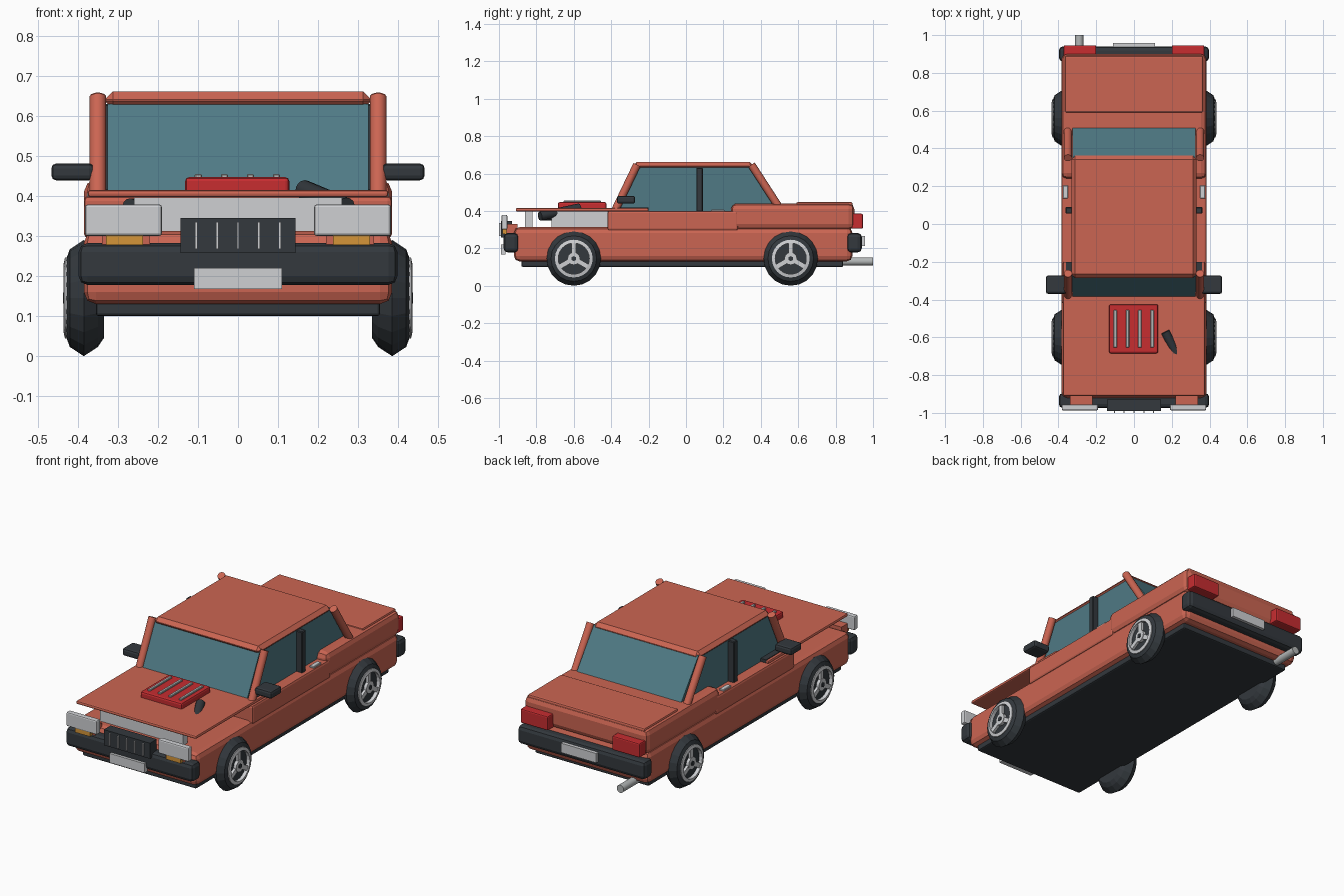
import bpy, bmesh, math
from mathutils import Vector, Matrix

if "Cube" in bpy.data.objects:
    bpy.data.objects.remove(bpy.data.objects["Cube"])


def material(name, rgb):
    m = bpy.data.materials.new(name)
    m.diffuse_color = (*rgb, 1)
    m.use_nodes = True
    m.node_tree.nodes["Principled BSDF"].inputs["Base Color"].default_value = m.diffuse_color
    return m


PAINT = material("coral paint", (0.60, 0.13, 0.085))
DARK = material("dark rubber", (0.033, 0.040, 0.047))
GLASS = material("teal glass", (0.08, 0.195, 0.235))
LIGHT = material("light grey", (0.62, 0.63, 0.65))
METAL = material("metal grey", (0.45, 0.47, 0.47))
AMBER = material("amber", (0.66, 0.30, 0.04))
RED = material("bright red", (0.57, 0.026, 0.03))


def finish(name, bm, mat, bevel=0, segments=2, smooth=False):
    bmesh.ops.recalc_face_normals(bm, faces=bm.faces)
    me = bpy.data.meshes.new(name)
    bm.to_mesh(me)
    bm.free()
    me.materials.append(mat)
    ob = bpy.data.objects.new(name, me)
    bpy.context.collection.objects.link(ob)
    if bevel:
        mod = ob.modifiers.new("bevel", "BEVEL")
        mod.width, mod.segments = bevel, segments
    if smooth:
        bpy.ops.object.select_all(action='DESELECT')
        ob.select_set(True)
        bpy.context.view_layer.objects.active = ob
        bpy.ops.object.shade_smooth_by_angle(angle=math.radians(40))
    return ob


def box(name, xs, ys, zs, mat, bevel=0, segments=2):
    lo, hi = Vector((min(xs), ys[0], zs[0])), Vector((max(xs), ys[1], zs[1]))
    bm = bmesh.new()
    bmesh.ops.create_cube(bm, size=1, matrix=Matrix.Translation((lo + hi) / 2)
                          @ Matrix.Diagonal((*(hi - lo), 1)))
    return finish(name, bm, mat, bevel, segments)


def tube(name, a, b, r, mat, sides=14):
    a, b = Vector(a), Vector(b)
    d = b - a
    bm = bmesh.new()
    bmesh.ops.create_cone(bm, cap_ends=True, segments=sides, radius1=r, radius2=r,
                          depth=d.length, matrix=Matrix.Translation((a + b) / 2)
                          @ d.to_track_quat('Z', 'Y').to_matrix().to_4x4())
    return finish(name, bm, mat, smooth=True)


def prism(name, profile, half, mat):
    """Extrude a side profile of (y, z) points across x."""
    bm = bmesh.new()
    f = bm.faces.new([bm.verts.new((-half, y, z)) for y, z in profile])
    new = bmesh.ops.extrude_face_region(bm, geom=[f])["geom"]
    bmesh.ops.translate(bm, vec=(2 * half, 0, 0),
                        verts=[v for v in new if isinstance(v, bmesh.types.BMVert)])
    return finish(name, bm, mat)


def lathe(name, profile, centre, mat, sides=20):
    """Spin a closed (x, radius) loop around the wheel axle."""
    bm = bmesh.new()
    rings = []
    for i in range(sides):
        a = 2 * math.pi * i / sides
        rings.append([bm.verts.new((x, centre[0] + r * math.cos(a), centre[1] + r * math.sin(a)))
                      for x, r in profile])
    n = len(profile)
    for i in range(sides):
        p, q = rings[i], rings[(i + 1) % sides]
        for j in range(n):
            k = (j + 1) % n
            bm.faces.new((p[j], p[k], q[k], q[j]))
    return finish(name, bm, mat)


# Main body
box("lower_body", (-.385, .385), (-.92, .89), (.13, .313), PAINT, .03)
box("underbody_sill", (-.355, .355), (-.88, .84), (.10, .15), DARK, .008)
box("door_section", (-.385, .385), (-.42, .28), (.295, .40), PAINT, .012)
box("rear_quarter", (-.385, .385), (.24, .90), (.30, .44), PAINT, .03)
box("trunk_lid", (-.365, .365), (.59, .89), (.42, .447), PAINT, .008)
box("hood", (-.375, .375), (-.91, -.20), (.397, .415), PAINT, .007)

# Cabin
prism("cabin_glass", [(-.385, .39), (-.385, .41), (-.275, .63), (.355, .645),
                      (.508, .44), (.508, .39)], .326, GLASS)
box("roof", (-.332, .332), (-.285, .362), (.617, .661), PAINT, .02, 1)

# Engine bay
box("radiator", (-.26, .26), (-.86, -.82), (.30, .396), LIGHT)
box("engine_block", (-.25, .25), (-.72, -.42), (.30, .396), LIGHT)
tube("intake_pipe_right", (.27, -.78, .372), (.165, -.57, .416), .024, DARK)
tube("intake_pipe_left", (-.27, -.78, .372), (-.165, -.60, .372), .022, DARK)

# Hood scoop with ribs
box("hood_scoop", (-.132, .128), (-.685, -.425), (.405, .447), RED, .01)
for i in range(4):
    x = -.099 + i * .065
    box("scoop_rib", (x - .009, x + .009), (-.655, -.455), (.44, .455), METAL, .003, 1)

# Grille and bumpers
box("grille", (-.144, .144), (-.99, -.93), (.257, .345), DARK)
for i in range(5):
    x = -.104 + i * .052
    box("grille_bar", (x - .003, x + .003), (-1.0, -.985), (.267, .335), LIGHT)
box("front_bumper", (-.398, .398), (-.975, -.895), (.178, .282), DARK, .022)
box("rear_bumper", (-.398, .398), (.86, .94), (.178, .282), DARK, .022)
box("front_plate", (-.11, .11), (-.99, -.965), (.168, .22), LIGHT)
box("rear_plate", (-.11, .11), (.93, .957), (.212, .265), LIGHT)
tube("exhaust_pipe", (-.29, .80, .13), (-.29, 1.0, .13), .022, METAL)

for side, s in (("left", -1), ("right", 1)):
    # Lamps
    box("headlight_" + side, (s * .19, s * .382), (-.987, -.955), (.30, .379), LIGHT, .007)
    box("headlight_mount_" + side, (s * .22, s * .34), (-.96, -.90), (.27, .33), PAINT)
    box("indicator_" + side, (s * .237, s * .33), (-.982, -.93), (.277, .302), AMBER)
    box("tail_light_" + side, (s * .20, s * .372), (.885, .946), (.305, .385), RED, .007)

    # Roof pillars and side trim
    tube("front_pillar_" + side, (s * .35, -.385, .39), (s * .35, -.262, .647), .021, PAINT)
    tube("rear_pillar_" + side, (s * .35, .497, .42), (s * .35, .350, .647), .021, PAINT)
    box("middle_pillar_" + side, (s * .32, s * .362), (.055, .09), (.39, .63), DARK, .004, 1)
    box("door_handle_" + side, (s * .35, s * .377), (.135, .205), (.392, .408), LIGHT, .003, 1)
    box("window_trim_" + side, (s * .32, s * .36), (-.36, -.20), (.395, .418), DARK)
    box("mirror_" + side, (s * .36, s * .466), (-.37, -.272), (.439, .481), DARK, .012)

    # Wheels
    for end, y in (("front", -.60), ("rear", .56)):
        tag = end + "_" + side
        c = (y, .145)
        lathe("tyre_" + tag, [(s * x, r) for x, r in (
            (.335, .002), (.335, .10), (.350, .122), (.385, .145),
            (.420, .122), (.428, .10), (.416, .095), (.416, .002))], c, DARK)
        lathe("rim_" + tag, [(s * x, r) for x, r in (
            (.41, .083), (.41, .101), (.432, .101), (.436, .083))], c, LIGHT, 24)
        tube("hub_" + tag, (s * .40, y, .145), (s * .433, y, .145), .034, LIGHT, 12)
        tube("hub_cap_" + tag, (s * .42, y, .145), (s * .437, y, .145), .014, DARK, 6)
        # Three spokes around the hub
        bm = bmesh.new()
        for k in range(3):
            turn = Matrix.Rotation(math.radians(120 * k), 4, 'X')
            bmesh.ops.create_cube(bm, size=1, matrix=Matrix.Translation((s * .421, y, .145))
                                  @ turn @ Matrix.Translation((0, 0, .056))
                                  @ Matrix.Diagonal((.018, .026, .066, 1)))
        finish("spokes_" + tag, bm, LIGHT)
